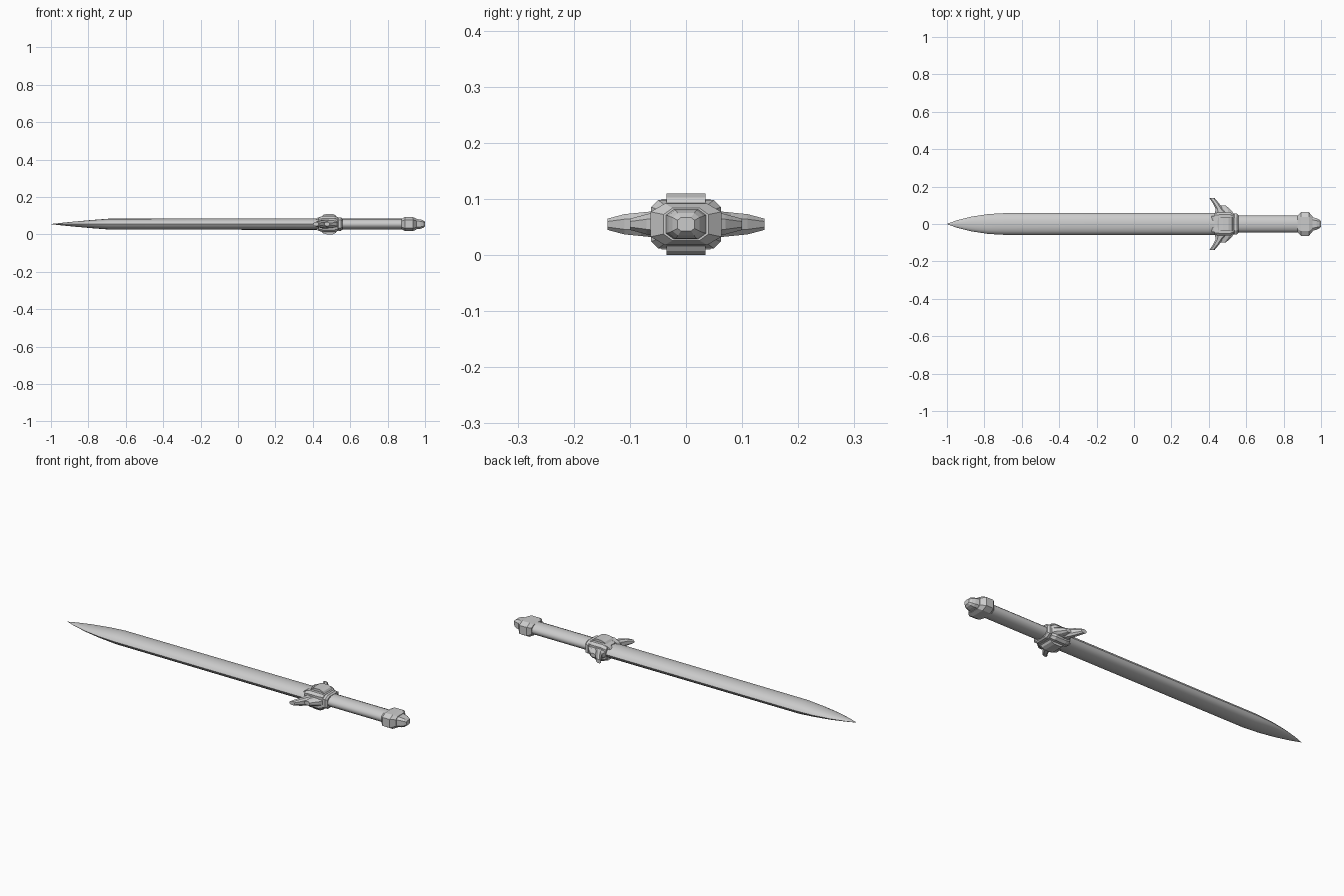
import bpy, bmesh, math

if "Cube" in bpy.data.objects:
    bpy.data.objects.remove(bpy.data.objects["Cube"])

ZC = 0.055  # height of the sword's long axis


def finish(name, bm, smooth=None):
    bmesh.ops.remove_doubles(bm, verts=bm.verts, dist=1e-5)
    bmesh.ops.recalc_face_normals(bm, faces=bm.faces)
    mesh = bpy.data.meshes.new(name)
    bm.to_mesh(mesh)
    bm.free()
    ob = bpy.data.objects.new(name, mesh)
    ob.location.z = ZC
    bpy.context.collection.objects.link(ob)
    if smooth:
        bpy.ops.object.select_all(action='DESELECT')
        bpy.context.view_layer.objects.active = ob
        ob.select_set(True)
        bpy.ops.object.shade_smooth_by_angle(angle=math.radians(smooth))
    return ob


def loft(name, section, stations, smooth=None):
    """Scale a unit (y, z) section along x; stations are (x, half_y, half_z)."""
    bm = bmesh.new()
    rings = [[bm.verts.new((x, y * hy, z * hz)) for y, z in section]
             for x, hy, hz in stations]
    n = len(section)
    for a, b in zip(rings, rings[1:]):
        for i in range(n):
            j = (i + 1) % n
            bm.faces.new((a[i], a[j], b[j], b[i]))
    bm.faces.new(rings[0])
    bm.faces.new(rings[-1])
    return finish(name, bm, smooth)


def wing(name, side, stations):
    """Loft outward along y; stations are (y, x_front, x_back, half_z)."""
    bm = bmesh.new()
    rings = []
    for y, x0, x1, h in stations:
        c = (x1 - x0) * 0.25
        pts = [(x0, -h * .5), (x0 + c, -h), (x1 - c, -h), (x1, -h * .5),
               (x1, h * .5), (x1 - c, h), (x0 + c, h), (x0, h * .5)]
        rings.append([bm.verts.new((px, side * y, pz)) for px, pz in pts])
    for a, b in zip(rings, rings[1:]):
        for i in range(8):
            j = (i + 1) % 8
            bm.faces.new((a[i], a[j], b[j], b[i]))
    bm.faces.new(rings[0])
    bm.faces.new(rings[-1])
    return finish(name, bm)


def prism(name, profile, y0, y1, flip):
    """Extrude an (x, z) profile across y, optionally flipped below."""
    bm = bmesh.new()
    rings = [[bm.verts.new((x, y, z * flip)) for x, z in profile] for y in (y0, y1)]
    n = len(profile)
    for r in rings:
        bm.faces.new(r)
    for i in range(n):
        j = (i + 1) % n
        bm.faces.new((rings[0][i], rings[0][j], rings[1][j], rings[1][i]))
    return finish(name, bm)


quarter = [(1, 0), (.88, .42), (.66, .74), (.35, .93)]
lens = (quarter + [(0, 1)] + [(-y, z) for y, z in quarter[::-1]]
        + [(-y, -z) for y, z in quarter[1:]] + [(0, -1)]
        + [(y, -z) for y, z in quarter[:0:-1]])
octagon = [(1, -.6), (1, .6), (.6, 1), (-.6, 1), (-1, .6), (-1, -.6), (-.6, -1), (.6, -1)]
boxy = [(1, -.72), (1, .72), (.8, 1), (-.8, 1), (-1, .72), (-1, -.72), (-.8, -1), (.8, -1)]
circle = [(math.cos(i * math.pi / 8), math.sin(i * math.pi / 8)) for i in range(16)]

# Blade
loft("blade", lens, [(-1, .0005, .0005), (-.95, .019, .006), (-.87, .039, .014),
                     (-.78, .053, .022), (-.69, .058, .029), (.45, .058, .031)], 40)

# Guard body and collar
loft("guard_body", boxy, [(.43, .058, .034), (.455, .062, .043),
                          (.515, .062, .043), (.535, .05, .036)])
loft("guard_collar", octagon, [(.53, .048, .032), (.537, .056, .036),
                               (.55, .056, .036), (.558, .048, .03)])

# Swept guard wings and the shorter shoulders behind them
for side, label in ((1, "left"), (-1, "right")):
    wing("guard_wing_" + label, side, [(.05, .43, .515, .024), (.08, .437, .475, .021),
                                       (.11, .422, .455, .018), (.14, .402, .43, .010)])
    wing("guard_shoulder_" + label, side, [(.045, .45, .54, .024), (.07, .46, .523, .018),
                                           (.10, .462, .49, .010)])

# Raised plates and forward claws on both flat sides
for flip, label in ((1, "top"), (-1, "bottom")):
    prism("guard_plate_" + label, [(.445, .038), (.455, .049), (.475, .055), (.505, .055),
                                   (.522, .048), (.53, .036)], -.035, .035, flip)
    for y, x in ((-.032, .415), (0, .435), (.032, .415)):
        prism("guard_claw_" + label, [(x, .024), (x + .01, .034), (.46, .045), (.46, .02)],
              y - .012, y + .012, flip)

# Grip
loft("grip", circle, [(.55, .045, .029), (.885, .045, .029)], 40)

# Pommel with end knob
loft("pommel", octagon, [(.875, .045, .028), (.892, .063, .037),
                         (.935, .063, .037), (.955, .04, .029)])
loft("pommel_knob", octagon, [(.95, .037, .027), (.975, .031, .025), (.99, .024, .02), (1, .015, .012)])
